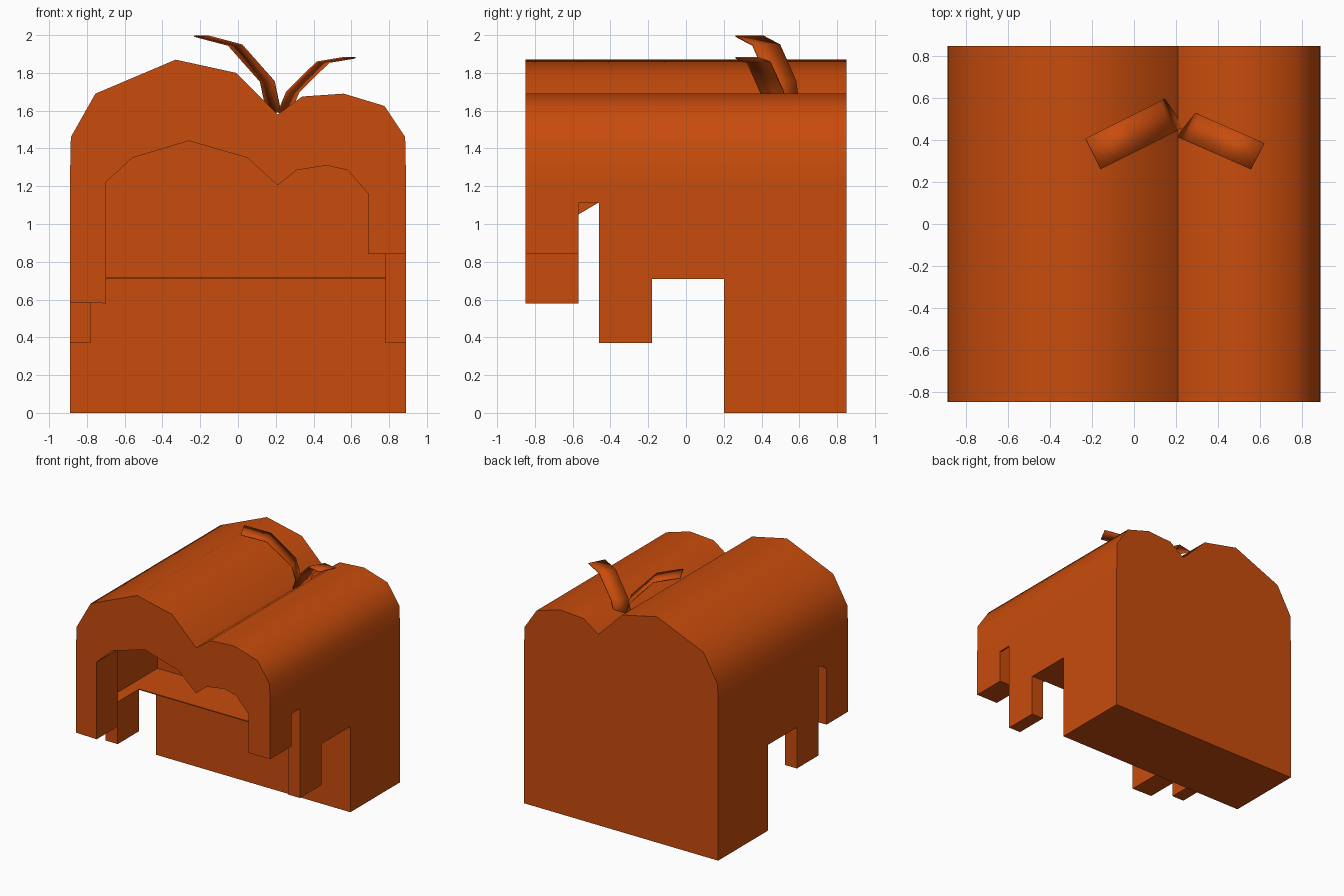
import bpy, bmesh, math
from mathutils import Vector

if "Cube" in bpy.data.objects:
    bpy.data.objects.remove(bpy.data.objects["Cube"])

orange = bpy.data.materials.new("burnt orange")
orange.diffuse_color = (0.578, 0.072, 0.0037, 1)
orange.use_nodes = True
orange.node_tree.nodes["Principled BSDF"].inputs["Base Color"].default_value = orange.diffuse_color

# lobed roof line, left wall to right wall
ROOF = [(-0.89, 1.22), (-0.885, 1.46), (-0.755, 1.69), (-0.33, 1.87), (-0.01, 1.80),
        (0.21, 1.58), (0.34, 1.675), (0.56, 1.69), (0.775, 1.625), (0.885, 1.46), (0.89, 1.22)]
# smaller copy of it for the front opening
ARCH = [(-0.70, 1.22), (-0.56, 1.35), (-0.26, 1.44), (0.05, 1.35), (0.21, 1.205),
        (0.31, 1.285), (0.47, 1.31), (0.58, 1.285), (0.69, 1.16)]


def finish(name, bm):
    bmesh.ops.recalc_face_normals(bm, faces=bm.faces)
    me = bpy.data.meshes.new(name)
    bm.to_mesh(me)
    bm.free()
    me.materials.append(orange)
    ob = bpy.data.objects.new(name, me)
    bpy.context.collection.objects.link(ob)
    bpy.ops.object.select_all(action='DESELECT')
    ob.select_set(True)
    bpy.context.view_layer.objects.active = ob
    bpy.ops.object.shade_smooth_by_angle(angle=math.radians(45))
    return ob


def extrude(name, profile, y0, y1):
    """Extrude an x-z outline from y0 to y1."""
    bm = bmesh.new()
    face = bm.faces.new([bm.verts.new((x, y0, z)) for x, z in profile])
    ext = bmesh.ops.extrude_face_region(bm, geom=[face])
    moved = [v for v in ext["geom"] if isinstance(v, bmesh.types.BMVert)]
    bmesh.ops.translate(bm, verts=moved, vec=(0, y1 - y0, 0))
    return finish(name, bm)


def box(name, x0, x1, y0, y1, z0, z1):
    return extrude(name, [(x0, z0), (x1, z0), (x1, z1), (x0, z1)], y0, y1)


def shell(name, y0, y1, bottom):
    """Thin hollow slice of the body."""
    inner = [(x * 0.985, z - 0.014) for x, z in ROOF]
    ring = [(-0.89, bottom)] + ROOF + [(0.89, bottom), (0.877, bottom)]
    extrude(name, ring + inner[::-1] + [(-0.877, bottom)], y0, y1)


# solid back, hollow middle slices
extrude("back_block", [(-0.89, 0)] + ROOF + [(0.89, 0)], 0.20, 0.85)
shell("slot_roof", -0.57, -0.46, 1.11)
shell("column_roof", -0.46, -0.18, 0.71)
shell("rear_roof", -0.18, 0.20, 0.71)

# front arch with uneven legs
extrude("front_arch", [(-0.89, 0.585)] + ROOF + [(0.89, 0.84), (0.69, 0.84)]
        + ARCH[::-1] + [(-0.70, 0.58)], -0.85, -0.57)

# side columns and inner floor
box("left_column", -0.89, -0.78, -0.46, -0.18, 0.37, 0.72)
box("right_column", 0.78, 0.89, -0.46, -0.18, 0.37, 1.11)
box("inner_floor", -0.88, 0.88, -0.18, 0.20, 0.712, 0.72)

# sloped corner over the left slot
bm = bmesh.new()
for x in (-0.888, -0.878):
    for y, z in ((-0.57, 1.05), (-0.57, 1.115), (-0.46, 1.115)):
        bm.verts.new((x, y, z))
bmesh.ops.convex_hull(bm, input=bm.verts)
finish("slot_wedge", bm)


def leaf(name, path, half):
    """Bent strip with a little thickness."""
    bm = bmesh.new()
    half = Vector(half)
    rows = [(bm.verts.new(Vector(p) - half), bm.verts.new(Vector(p) + half)) for p in path]
    for (a, b), (c, d) in zip(rows, rows[1:]):
        bm.faces.new((a, b, d, c))
    ob = finish(name, bm)
    mod = ob.modifiers.new("thickness", 'SOLIDIFY')
    mod.thickness = 0.008
    mod.offset = 0


# pair of leaves growing from the valley
leaf("left_leaf", [(0.19, 0.53, 1.59), (0.155, 0.51, 1.755), (-0.015, 0.425, 1.947),
                   (-0.195, 0.335, 1.995)], (0.036, -0.073, 0))
leaf("right_leaf", [(0.245, 0.475, 1.59), (0.29, 0.455, 1.70), (0.45, 0.385, 1.857),
                    (0.59, 0.323, 1.88)], (0.032, 0.062, 0))
